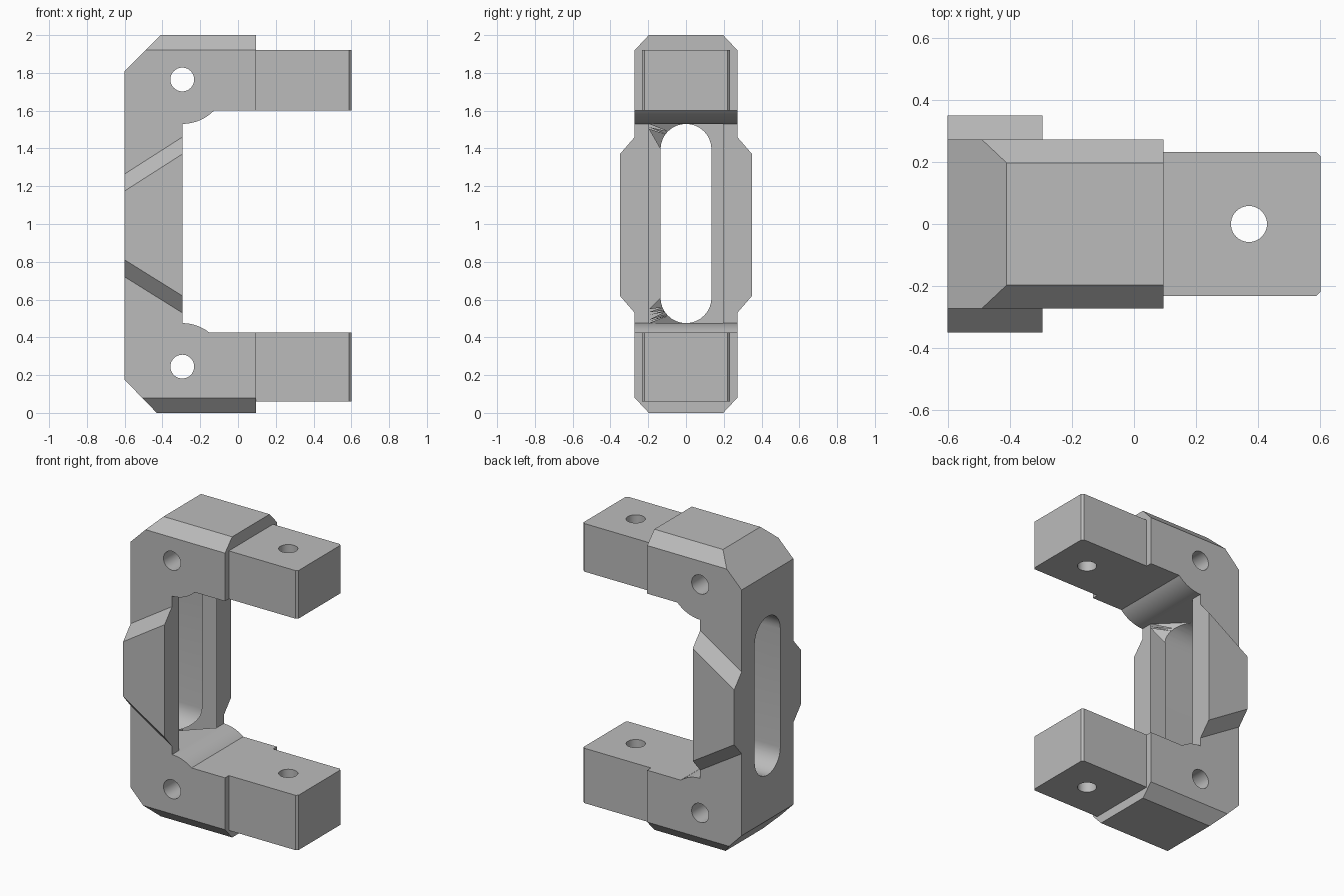
import bpy, bmesh
from math import cos, sin, pi, asin, radians

cube = bpy.data.objects.get("Cube")
if cube:
    bpy.data.objects.remove(cube, do_unlink=True)

GREY = (0.5, 0.5, 0.5, 1.0)
metal = bpy.data.materials.new("plain grey")
metal.use_nodes = True
metal.diffuse_color = GREY
metal.node_tree.nodes["Principled BSDF"].inputs["Base Color"].default_value = GREY

# Place a 2D point at depth t along the named axis
PLACE = {"x": lambda u, v, t: (t, u, v),
         "y": lambda u, v, t: (u, t, v),
         "z": lambda u, v, t: (u, v, t)}


def loft(name, axis, start, t0, end, t1):
    """Solid between two matching outlines."""
    bm = bmesh.new()
    a = [bm.verts.new(PLACE[axis](u, v, t0)) for u, v in start]
    b = [bm.verts.new(PLACE[axis](u, v, t1)) for u, v in end]
    bm.faces.new(a)
    bm.faces.new(b)
    for i in range(len(a)):
        j = (i + 1) % len(a)
        bm.faces.new((a[i], a[j], b[j], b[i]))
    bmesh.ops.recalc_face_normals(bm, faces=bm.faces)
    mesh = bpy.data.meshes.new(name)
    bm.to_mesh(mesh)
    bm.free()
    mesh.materials.append(metal)
    obj = bpy.data.objects.new(name, mesh)
    bpy.context.collection.objects.link(obj)
    return obj


def prism(name, axis, outline, t0, t1):
    return loft(name, axis, outline, t0, outline, t1)


def arc(cx, cy, r, a0, a1, n=16):
    return [(cx + r * cos(a0 + (a1 - a0) * i / n),
             cy + r * sin(a0 + (a1 - a0) * i / n)) for i in range(n + 1)]


def circle(cx, cy, r):
    return arc(cx, cy, r, 0, 2 * pi, 40)[:-1]


def combine(obj, tool, operation="DIFFERENCE"):
    """Apply a boolean and discard the tool."""
    mod = obj.modifiers.new("cut", "BOOLEAN")
    mod.operation, mod.solver, mod.object = operation, "EXACT", tool
    bpy.ops.object.select_all(action="DESELECT")
    bpy.context.view_layer.objects.active = obj
    obj.select_set(True)
    bpy.ops.object.modifier_apply(modifier=mod.name)
    bpy.data.objects.remove(tool, do_unlink=True)


def finish(obj):
    bpy.ops.object.select_all(action="DESELECT")
    bpy.context.view_layer.objects.active = obj
    obj.select_set(True)
    bpy.ops.object.shade_smooth_by_angle(angle=radians(25))


BACK, WALL, ARM = -0.6, -0.295, 0.095      # x of back, inner wall, arm end
LOW, HIGH = 0.425, 1.6                     # inner faces of the arms
HOLE_LOW, HOLE_HIGH = 0.245, 1.765
R_LOW, R_HIGH = 0.23, 0.235                # bosses around the side holes
SLOT_LOW, SLOT_HIGH = HOLE_LOW + R_LOW, HOLE_HIGH - R_HIGH

# Frame: C-shaped side profile trimmed to a chamfered cross-section
low_boss = arc(WALL, HOLE_LOW, R_LOW, asin((LOW - HOLE_LOW) / R_LOW), pi / 2)
high_boss = arc(WALL, HOLE_HIGH, R_HIGH, -pi / 2, -asin((HOLE_HIGH - HIGH) / R_HIGH))
profile = ([(BACK, 0.175), (-0.43, 0), (ARM, 0), (ARM, LOW)] + low_boss + high_boss
           + [(ARM, HIGH), (ARM, 2), (-0.41, 2), (BACK, 1.81)])
frame = prism("frame", "y", profile, -0.5, 0.5)
section = [(0.15, -0.05), (0.272, 0.08), (0.272, 1.92), (0.15, 2.05)]
section += [(-y, z) for y, z in reversed(section)]
combine(frame, prism("section", "x", section, -0.8, 0.3), "INTERSECT")

# Long slot through the wall, with a V groove on the inner side
r = 0.135
slot = arc(0, SLOT_HIGH - r, r, 0, pi) + arc(0, SLOT_LOW + r, r, pi, 2 * pi)
combine(frame, prism("slot", "x", slot, -0.8, -0.2))
groove = [(-0.492, 0), (-0.29, -0.202), (-0.29, 0.202)]
combine(frame, prism("groove", "z", groove, SLOT_LOW, SLOT_HIGH))

# Side holes
for z in (HOLE_LOW, HOLE_HIGH):
    combine(frame, prism("side_hole", "y", circle(WALL, z, 0.063), -0.6, 0.6))
finish(frame)

# Arm tips with small corner chamfers and a vertical hole
tip = [(ARM, -0.232), (0.587, -0.232), (0.6, -0.219)]
tip += [(x, -y) for x, y in reversed(tip)]
for name, z0, z1 in (("lower_tip", 0.06, LOW), ("upper_tip", HIGH, 1.92)):
    obj = prism(name, "z", tip, z0, z1)
    combine(obj, prism("tip_hole", "z", circle(0.37, 0, 0.058), z0 - 0.1, z1 + 0.1))
    finish(obj)

# Raised side pads with sloping ends
outer = [(BACK, 0.81), (WALL, 0.62), (WALL, 1.37), (BACK, 1.175)]
base = [(x, z + (0.09 if z > 1 else -0.09)) for x, z in outer]
for name, s in (("right_pad", -1), ("left_pad", 1)):
    # the front faces -y, so the two pads sit on opposite y sides
    finish(loft(name.replace("right", "front").replace("left", "back"),
                "y", base, s * 0.272, outer, s * 0.35))
